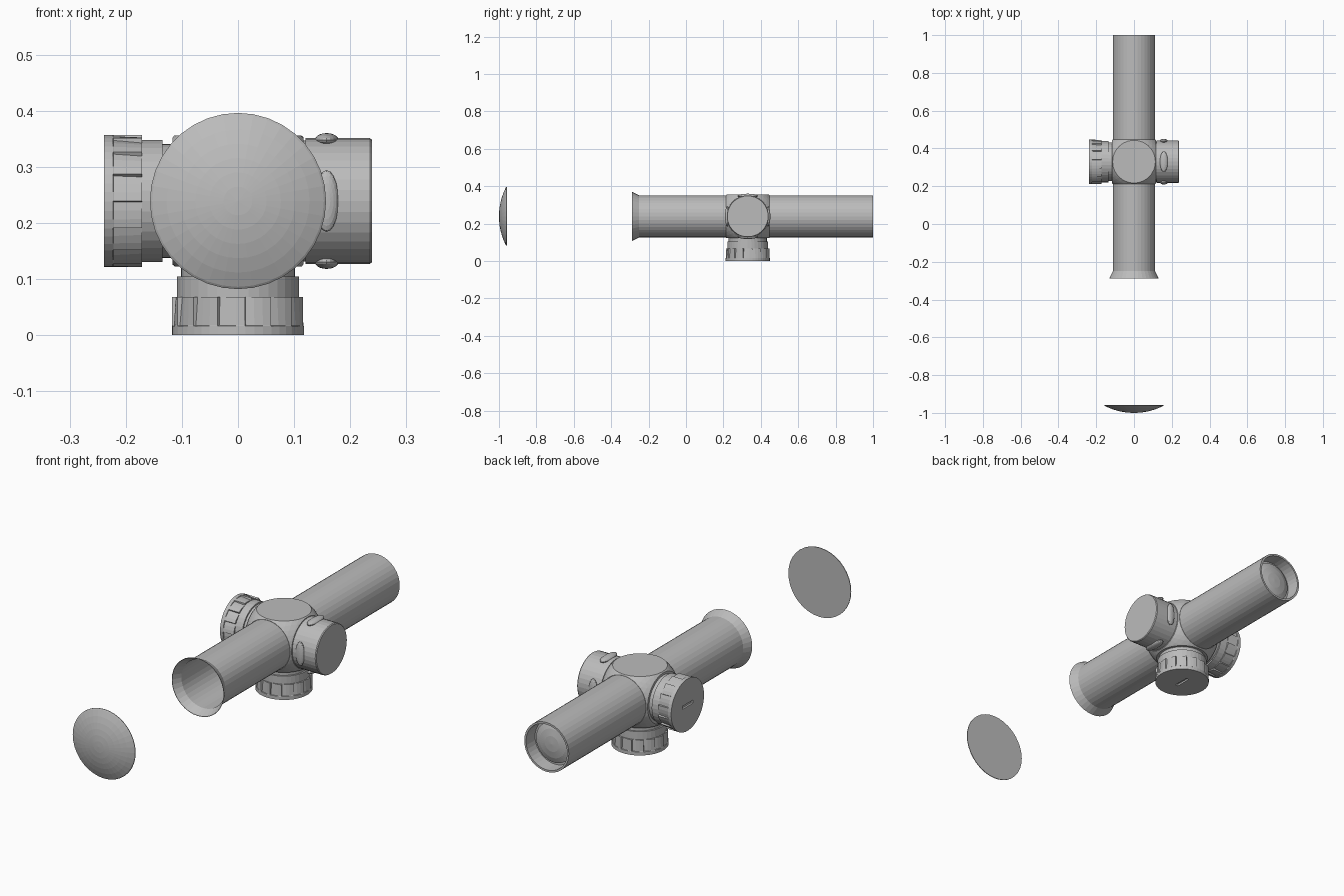
import bpy, bmesh, math
from mathutils import Vector, Matrix

cube = bpy.data.objects.get("Cube")
if cube:
    bpy.data.objects.remove(cube, do_unlink=True)

AXIS_Z = 0.239
HUB = Vector((0, 0.33, AXIS_Z))

grey = bpy.data.materials.new("plain grey")
grey.use_nodes = True
grey.diffuse_color = (0.5, 0.5, 0.5, 1)
grey.node_tree.nodes["Principled BSDF"].inputs["Base Color"].default_value = (0.5, 0.5, 0.5, 1)


def finish(name, bm):
    bmesh.ops.recalc_face_normals(bm, faces=bm.faces[:])
    mesh = bpy.data.meshes.new(name)
    bm.to_mesh(mesh)
    bm.free()
    mesh.materials.append(grey)
    obj = bpy.data.objects.new(name, mesh)
    bpy.context.collection.objects.link(obj)
    return obj


def lathe(name, profile, origin, direction, segments=36, teeth=0):
    """Spin (radius, distance[, tooth depth]) points about a direction."""
    if teeth:
        steps = (0, 0.32, 0.64, 0.96)
        spin = [((t + s) / teeth, s) for t in range(teeth) for s in steps]
    else:
        spin = [(i / segments, 0) for i in range(segments)]
    place = Matrix.Translation(origin) @ Vector(direction).to_track_quat('Z', 'Y').to_matrix().to_4x4()
    bm = bmesh.new()
    rings = []
    for point in profile:
        radius, dist = point[:2]
        depth = point[2] if len(point) > 2 else 0
        if radius == 0:
            rings.append([bm.verts.new(place @ Vector((0, 0, dist)))])
            continue
        ring = []
        for turn, ramp in spin:
            a = turn * math.tau
            r = radius - depth * ramp
            ring.append(bm.verts.new(place @ Vector((r * math.cos(a), r * math.sin(a), dist))))
        rings.append(ring)
    n = len(spin)
    for low, high in zip(rings, rings[1:]):
        for i in range(n):
            j = (i + 1) % n
            corners = [low[i % len(low)], low[j % len(low)], high[j % len(high)], high[i % len(high)]]
            bm.faces.new(list(dict.fromkeys(corners)))
    return finish(name, bm)


def cut_slot(obj, centre, size):
    """Sink a rectangular slot into an object."""
    bm = bmesh.new()
    bmesh.ops.create_cube(bm, size=1, matrix=Matrix.Translation(centre) @ Matrix.Diagonal((*size, 1)))
    cutter = finish("slot_cutter", bm)
    cutter.hide_render = True
    mod = obj.modifiers.new("slot", 'BOOLEAN')
    mod.operation = 'DIFFERENCE'
    mod.object = cutter
    bpy.context.view_layer.objects.active = obj
    bpy.ops.object.modifier_apply(modifier=mod.name)
    bpy.data.objects.remove(cutter, do_unlink=True)


# Main tube: recessed rear rim, long barrel, flared open front
along = (0, 1, 0)
base = (0, 0, AXIS_Z)
lathe("main_tube", [(0, 0.94), (0.1, 0.94), (0.103, 1), (0.112, 1), (0.112, -0.25),
                    (0.131, -0.288), (0.129, -0.288), (0.109, -0.25), (0.109, 0.2), (0, 0.2)],
      base, along)

# Rear eyepiece glass, gently domed
lathe("rear_lens", [(0, 0.965), (0.035, 0.963), (0.065, 0.957), (0.09, 0.947), (0.09, 0.935), (0, 0.935)],
      base, along)

# Detached front lens: spherical dome with a thin rim and flat back
CAP_R, CAP_H = 0.153, 0.036
ball = (CAP_R ** 2 + CAP_H ** 2) / (2 * CAP_H)
dome = []
for k in range(7):
    r = CAP_R * k / 6
    dome.append((r, -1 + ball - math.sqrt(ball ** 2 - r ** 2)))
lathe("front_lens", dome + [(0.157, -0.961), (0.157, -0.958), (0, -0.958)], base, along)

# Turret hub: ball sliced flat on six sides
bm = bmesh.new()
bmesh.ops.create_icosphere(bm, subdivisions=4, radius=0.163, matrix=Matrix.Translation(HUB))
for axis in range(3):
    for sign in (-1, 1):
        normal = Vector((0, 0, 0))
        normal[axis] = sign
        cut = bmesh.ops.bisect_plane(bm, geom=bm.verts[:] + bm.edges[:] + bm.faces[:], dist=1e-6,
                                     plane_co=HUB + normal * 0.117, plane_no=normal, clear_outer=True)
        rim = [g for g in cut["geom_cut"] if isinstance(g, bmesh.types.BMEdge)]
        bmesh.ops.contextual_create(bm, geom=rim)
finish("turret_hub", bm)

# Two notched adjustment dials with stepped necks and a coin slot
neck = [(0, 0.1), (0.102, 0.1), (0.102, 0.135), (0.109, 0.135), (0.109, 0.172), (0, 0.172)]
dial = [(0, 0.171), (0.118, 0.171, 0.009), (0.118, 0.222, 0.004), (0.118, 0.223),
        (0.118, 0.239), (0, 0.239)]
for side, direction, slot in (("right", (-1, 0, 0), (0.016, 0.075, 0.014)),
                              ("bottom", (0, 0, -1), (0.014, 0.075, 0.016))):
    lathe(side + "_dial_neck", neck, HUB, direction)
    knob = lathe(side + "_dial", dial, HUB, direction, teeth=15)
    cut_slot(knob, HUB + Vector(direction) * 0.239, slot)

# Plain left housing with a softened outer edge
lathe("left_housing", [(0, 0.1), (0.108, 0.1), (0.108, 0.12), (0.112, 0.12), (0.112, 0.235),
                       (0.109, 0.239), (0, 0.239)], HUB, (1, 0, 0))

# Four oval grip bumps around the left housing
for i in range(4):
    bm = bmesh.new()
    turn = Matrix.Rotation(i * math.pi / 2, 4, 'X')
    shape = Matrix.Translation((0.158, 0, 0.109)) @ Matrix.Diagonal((0.021, 0.055, 0.012, 1))
    bmesh.ops.create_uvsphere(bm, u_segments=20, v_segments=10, radius=1,
                              matrix=Matrix.Translation(HUB) @ turn @ shape)
    finish("grip_bump_%d" % (i + 1), bm)
